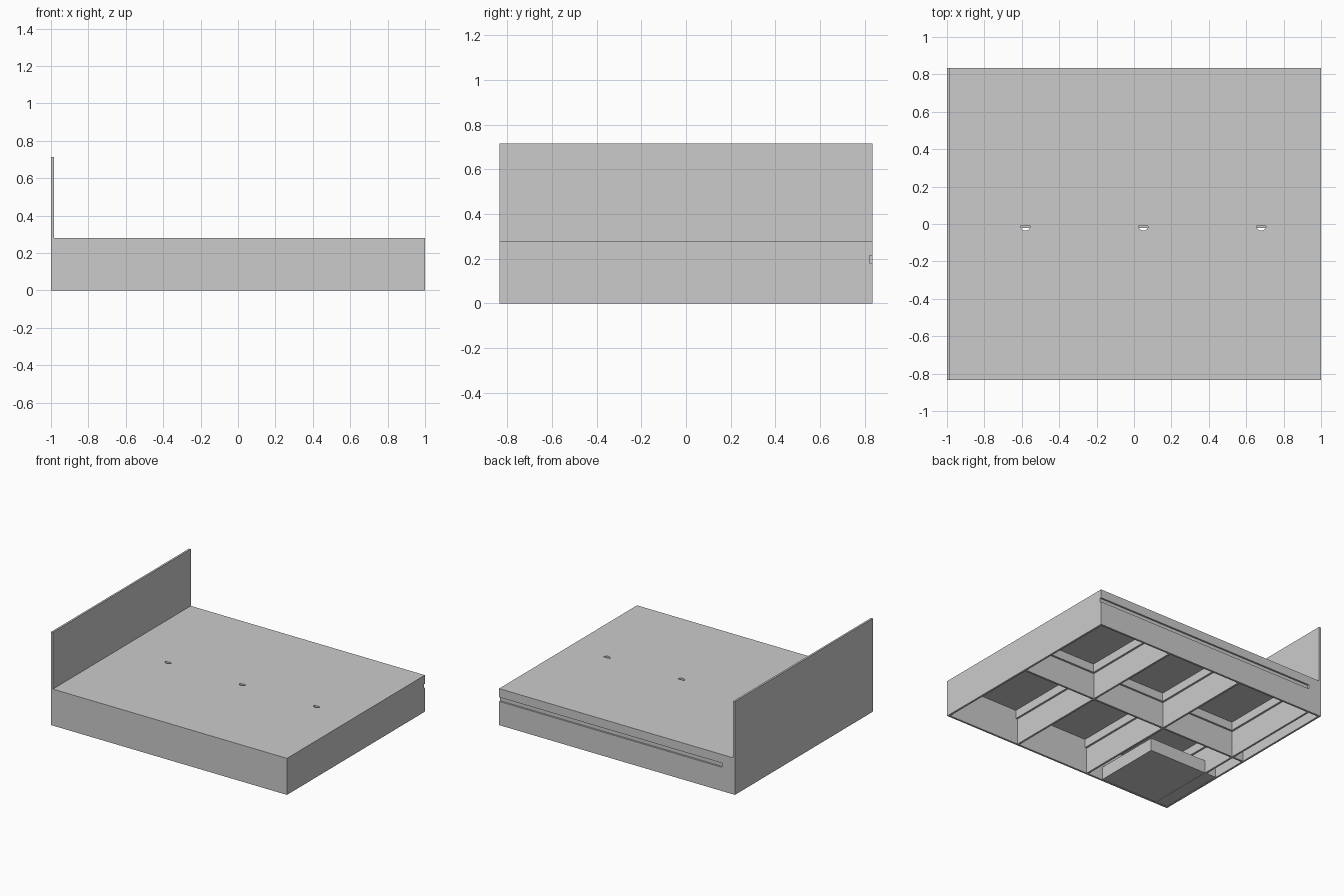
import bpy, bmesh, math

if "Cube" in bpy.data.objects:
    bpy.data.objects.remove(bpy.data.objects["Cube"])

X, Y, H, T = 1.0, 0.835, 0.28, 0.015      # half length, half width, deck height, board thickness
TOP = H - T
DIV = [0.365, -0.265, -0.895]             # cross divider centres
CENTRES = [0.68, 0.05, -0.58]             # compartment centres


def board(name, x, y, z):
    """Box given as (min, max) on each axis."""
    bpy.ops.mesh.primitive_cube_add(size=1)
    ob = bpy.context.object
    ob.name = name
    for v in ob.data.vertices:
        v.co = [r[0] if c < 0 else r[1] for c, r in zip(v.co, (x, y, z))]
    return ob


def prism(name, pts, z0, z1):
    """Extruded outline."""
    bm = bmesh.new()
    f = bm.faces.new([bm.verts.new((px, py, z0)) for px, py in pts])
    up = bmesh.ops.extrude_face_region(bm, geom=[f])["geom"]
    bmesh.ops.translate(bm, vec=(0, 0, z1 - z0),
                        verts=[g for g in up if isinstance(g, bmesh.types.BMVert)])
    bmesh.ops.recalc_face_normals(bm, faces=bm.faces)
    me = bpy.data.meshes.new(name)
    bm.to_mesh(me)
    bm.free()
    ob = bpy.data.objects.new(name, me)
    bpy.context.collection.objects.link(ob)
    return ob


def cut(target, cutter):
    cutter.hide_render = True
    cutter.hide_set(True)
    m = target.modifiers.new("cut", "BOOLEAN")
    m.operation = "DIFFERENCE"
    m.solver = "EXACT"
    m.object = cutter


# Outer boards
board("headboard", (-X, -X + T), (-Y, Y), (0, 0.715))
board("front_rail", (-X + T, X), (-Y, -Y + T), (0, TOP))
back = board("back_rail", (-X + T, X), (Y - T, Y), (0, TOP))
foot = board("foot_board", (X - T, X), (-Y + T, Y - T), (0, TOP))
deck = board("deck_panel", (-X + T, X), (-Y, Y), (TOP, H))

# Light groove along the back rail
groove = board("groove_cutter", (-0.89, X + 0.1), (Y - 0.013, Y + 0.1), (0.182, 0.214))
cut(back, groove)

# Half-round finger holes in the deck
for i, cx in enumerate(CENTRES):
    pts = [(cx + 0.026 * math.cos(a), -0.01 + 0.026 * math.sin(a))
           for a in (math.pi + math.pi * k / 8 for k in range(9))]
    cut(deck, prism(f"finger_hole_cutter_{i}", pts, TOP - 0.005, H + 0.01))

# Centre spine and cross dividers
h = T / 2
board("centre_spine", (-X + T, X - T), (-h, h), (0, TOP))
for s, side in ((-1, "front"), (1, "back")):
    ys = sorted((s * h, s * (Y - T)))
    for i, dx in enumerate(DIV):
        board(f"{side}_divider_{i}", (dx - h, dx + h), ys, (0, TOP))
    # Cleats carrying the deck in every compartment
    walls = [X - T + h] + DIV
    for i in range(3):
        x0, x1 = walls[i + 1] + h, walls[i] - h
        for n, xs in (("head", (x0, x0 + T)), ("foot", (x1 - T, x1))):
            board(f"{side}_{n}_cleat_{i}", xs, ys, (0.2, TOP))
        board(f"{side}_spine_cleat_{i}", (x0 + T, x1 - T),
              sorted((s * h, s * (h + T))), (0.2, TOP))

# Floored storage box at the front head corner
bx0, bx1, by0, by1 = DIV[2] + h, -0.4, -Y + T, -0.29
board("storage_floor", (bx0, bx1), (by0, by1), (0.002, T))
board("storage_side", (bx1 - T, bx1), (by0, by1), (T, 0.1))
board("storage_back", (bx0, bx1 - T), (by1 - T, by1), (T, 0.1))

# Head compartment floor and partition
board("head_floor", (-X + T, DIV[2] - h), (by0, by1), (0.002, T))
board("head_partition", (-X + T, DIV[2] - h), (by1 - T, by1), (T, TOP))
